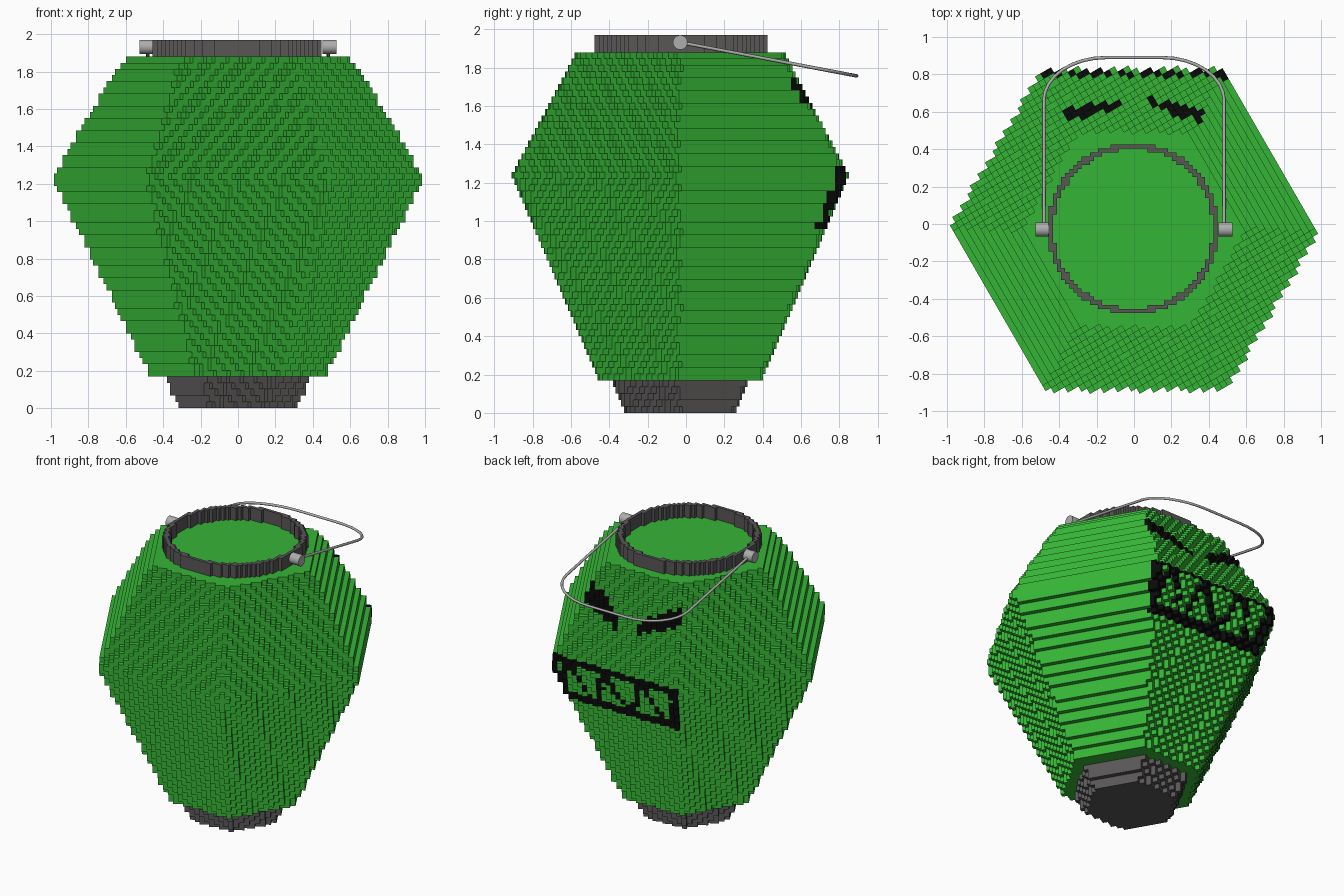
import bpy, bmesh
from math import cos, sin, pi, radians, floor
from mathutils import Matrix, Vector

if "Cube" in bpy.data.objects:
    bpy.data.objects.remove(bpy.data.objects["Cube"])

CY = -0.03           # body axis in y
S = 0.033            # voxel width
H = 1.71 / 52        # body layer height


def material(name, rgb):
    m = bpy.data.materials.new(name)
    m.diffuse_color = (*rgb, 1)
    m.use_nodes = True
    m.node_tree.nodes["Principled BSDF"].inputs["Base Color"].default_value = m.diffuse_color
    return m


green = material("green", (0.036, 0.46, 0.036))
black = material("black", (0.003, 0.003, 0.003))
dark = material("dark_grey", (0.1, 0.093, 0.093))
metal = material("metal", (0.42, 0.42, 0.42))


def voxel_object(name, cells, size, z0, frame, mats, paint=None):
    """Mesh only the exposed faces of a set of integer cells (centred in x and y)."""
    bm = bmesh.new()
    verts = {}
    dims = Vector(size)

    def vert(p):
        if p not in verts:
            q = frame @ Vector(((p[0] - .5) * dims.x, (p[1] - .5) * dims.y, 0))
            verts[p] = bm.verts.new((q.x, q.y, z0 + p[2] * dims.z))
        return verts[p]

    for c in sorted(cells):
        centre = frame @ Vector((c[0] * dims.x, c[1] * dims.y, 0))
        centre.z = z0 + (c[2] + .5) * dims.z
        idx = paint(centre) if paint else 0
        for axis in range(3):
            for side in (0, 1):
                n = list(c)
                n[axis] += 2 * side - 1
                if tuple(n) in cells:
                    continue
                b, d = (axis + 1) % 3, (axis + 2) % 3
                loop = []
                for i, j in ((0, 0), (1, 0), (1, 1), (0, 1)):
                    p = list(c)
                    p[axis] += side
                    p[b] += i
                    p[d] += j
                    loop.append(vert(tuple(p)))
                f = bm.faces.new(loop if side else loop[::-1])
                f.material_index = idx
    me = bpy.data.meshes.new(name)
    bm.to_mesh(me)
    bm.free()
    for m in mats:
        me.materials.append(m)
    ob = bpy.data.objects.new(name, me)
    bpy.context.collection.objects.link(ob)
    return ob


def hex_cells(layers, radius_at):
    """Stepped hexagon layers whose flat sides lie on the voxel grid."""
    cells = set()
    for k in range(layers):
        a = radius_at(k) * cos(pi / 6)
        n = int(1.2 / S)
        for i in range(-n, n + 1):
            for j in range(-n, n + 1):
                u, v = abs(i * S), abs(j * S)
                if u <= a and u / 2 + v * cos(pi / 6) <= a:
                    cells.add((i, j, k))
    return cells


# Lantern body with carved-look face on the back
def body_radius(k):
    z = 0.17 + (k + .5) * H
    return 0.99 - (1.24 - z) * 0.49 if z < 1.24 else 0.99 - (z - 1.24) * 0.61


def face_paint(p):
    x, y, z = p
    if y - CY < abs(x) * 1.62:
        return 0
    # slanted eyes
    t = (abs(x) - 0.08) / 0.3
    if 0 <= t <= 1 and 1.53 + .11 * t <= z <= 1.61 + .15 * t:
        return 1
    # framed grin with zigzag teeth
    if 0.97 < z < 1.285:
        edge = min(z - 0.97, 1.285 - z)
        half = 0.5 - (max(0, 1.24 - z)) * 0.245
        if edge < 0.04 or half - abs(x) < 0.05:
            return 1
        q = (x + 0.5) * 3.5
        tri = abs((q - floor(q)) * 2 - 1)
        if abs(tri - (z - 0.97) / 0.315) < 0.16:
            return 1
    return 0


turn = Matrix.Translation((0, CY, 0)) @ Matrix.Rotation(radians(30), 4, 'Z')
voxel_object("lantern_body", hex_cells(52, body_radius), (S, S, H), 0.17, turn,
             [green, black], face_paint)

# Foot
voxel_object("foot", hex_cells(5, lambda k: 0.315 + 0.016 * k), (S, S, 0.034), 0, turn, [dark])

# Neck ring
R = 0.022
ring = {(i, j, 0) for i in range(-22, 23) for j in range(-22, 23)
        if 0.425 < R * (i * i + j * j) ** .5 < 0.458}
voxel_object("neck_ring", ring, (R, R, 0.09), 1.88,
             Matrix.Translation((-0.005, -0.025, 0)), [dark])

# Handle pivots
for side, label in ((-1, "left"), (1, "right")):
    bpy.ops.mesh.primitive_cylinder_add(vertices=24, radius=0.038, depth=0.075,
                                        location=(side * 0.488, CY, 1.932),
                                        rotation=(0, pi / 2, 0))
    ob = bpy.context.object
    ob.name = label + "_pivot"
    ob.data.materials.append(metal)
    bpy.ops.object.shade_smooth_by_angle()

# Wire handle, swung to the back
half = [(0.482, CY), (0.482, 0.66)]
half += [(0.15 + 0.332 * cos(a), 0.66 + 0.23 * sin(a)) for a in
         (pi / 2 * i / 8 for i in range(1, 9))]
path = half + [(-x, y) for x, y in reversed(half)]
cu = bpy.data.curves.new("handle", 'CURVE')
cu.dimensions = '3D'
cu.bevel_depth = 0.009
cu.bevel_resolution = 2
cu.use_fill_caps = True
sp = cu.splines.new('POLY')
sp.points.add(len(path) - 1)
for pt, (x, y) in zip(sp.points, path):
    pt.co = (x, y, 1.932 - (y - CY) * 0.19, 1)
cu.materials.append(metal)
bpy.context.collection.objects.link(bpy.data.objects.new("handle", cu))
